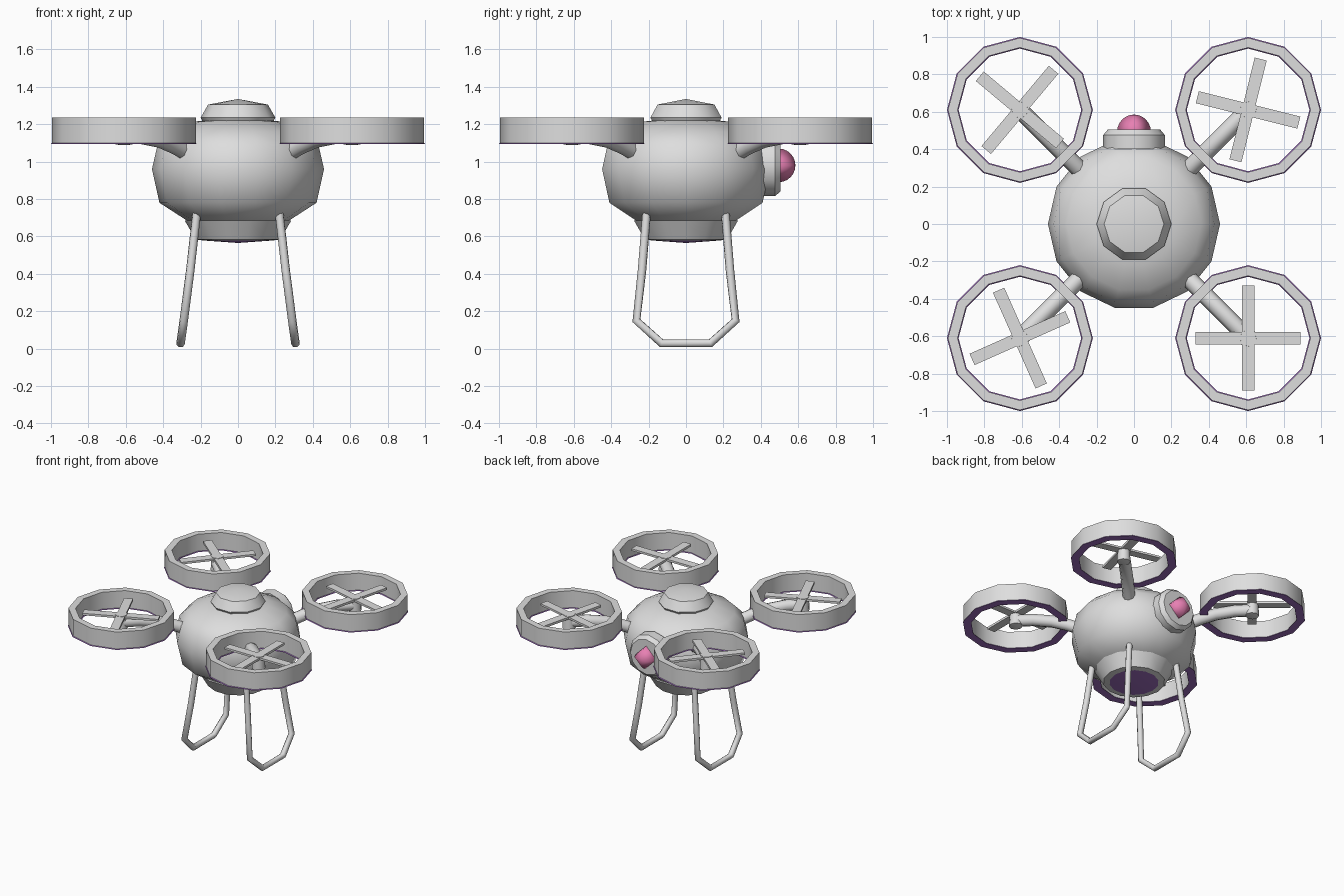
import bpy, bmesh, math
from mathutils import Matrix

if "Cube" in bpy.data.objects:
    bpy.data.objects.remove(bpy.data.objects["Cube"])


def material(name, color):
    m = bpy.data.materials.new(name)
    m.diffuse_color = (*color, 1)
    m.use_nodes = True
    m.node_tree.nodes["Principled BSDF"].inputs["Base Color"].default_value = m.diffuse_color
    return m


GREY = material("light grey", (0.73, 0.73, 0.73))
PURPLE = material("purple", (0.33, 0.15, 0.5))
PINK = material("pink", (0.82, 0.22, 0.46))


def finish(obj, mats, angle=32):
    for m in mats:
        obj.data.materials.append(m)
    bpy.ops.object.select_all(action='DESELECT')
    obj.select_set(True)
    bpy.context.view_layer.objects.active = obj
    bpy.ops.object.shade_smooth_by_angle(angle=math.radians(angle))
    return obj


def lathe(name, profile, n, mats, closed=False, purple_below=None, matrix=None, angle=32):
    """Revolve (radius, height) points round z."""
    bm = bmesh.new()
    rings = []
    for r, z in profile:
        if r == 0:
            rings.append([bm.verts.new((0, 0, z))])
        else:
            rings.append([bm.verts.new((r * math.cos(a), r * math.sin(a), z))
                          for a in (math.tau * i / n for i in range(n))])
    pairs = list(zip(rings, rings[1:]))
    if closed:
        pairs.append((rings[-1], rings[0]))
    for a, b in pairs:
        for i in range(n):
            quad = [a[i % len(a)], a[(i + 1) % len(a)], b[(i + 1) % len(b)], b[i % len(b)]]
            bm.faces.new(list(dict.fromkeys(quad)))
    bmesh.ops.recalc_face_normals(bm, faces=bm.faces)
    if purple_below is not None:
        for f in bm.faces:
            f.material_index = int(f.calc_center_median().z < purple_below)
    if matrix:
        bm.transform(matrix)
    me = bpy.data.meshes.new(name)
    bm.to_mesh(me)
    bm.free()
    obj = bpy.data.objects.new(name, me)
    bpy.context.collection.objects.link(obj)
    return finish(obj, mats, angle)


def tube(name, points, radius):
    cu = bpy.data.curves.new(name, 'CURVE')
    cu.dimensions = '3D'
    cu.bevel_depth, cu.bevel_resolution, cu.use_fill_caps = radius, 2, True
    sp = cu.splines.new('POLY')
    sp.points.add(len(points) - 1)
    for p, co in zip(sp.points, points):
        p.co = (*co, 1)
    obj = bpy.data.objects.new(name, cu)
    bpy.context.collection.objects.link(obj)
    bpy.ops.object.select_all(action='DESELECT')
    obj.select_set(True)
    bpy.context.view_layer.objects.active = obj
    bpy.ops.object.convert(target='MESH')
    return finish(bpy.context.view_layer.objects.active, [GREY], 65)


# Round body, top cap and belly collar with a dark lens
lathe("body", [(0, 1.24), (0.225, 1.215), (0.36, 1.16), (0.43, 1.09), (0.46, 0.96),
               (0.42, 0.78), (0.25, 0.67), (0, 0.64)], 14, [GREY], angle=60)
lathe("top_cap", [(0, 1.335), (0.16, 1.305), (0.2, 1.235), (0.18, 1.2), (0, 1.2)], 10, [GREY],
      angle=37)
lathe("belly_collar", [(0, 0.69), (0.285, 0.685), (0.225, 0.583), (0.18, 0.578), (0, 0.565)],
      14, [GREY, PURPLE], purple_below=0.576)

# Rear eye mount and four-sided domed eye, turned to face +y
to_back = Matrix.Translation((0, 0, 0.98)) @ Matrix.Rotation(-math.pi / 2, 4, 'X')
lathe("eye_mount", [(0, 0.4), (0.165, 0.4), (0.165, 0.475), (0.14, 0.505), (0, 0.505)],
      12, [GREY], matrix=to_back)
dome = [(0.09 * math.cos(a), 0.495 + 0.09 * math.sin(a))
        for a in (math.radians(15 * k) for k in range(-2, 6))]
lathe("eye", [(0, 0.45)] + dome + [(0, 0.585)], 4, [PINK], matrix=to_back, angle=100)

# Landing loops, one on each side
half = [(0.22, 0.21, 0.73), (0.255, 0.235, 0.42), (0.29, 0.265, 0.15), (0.307, 0.13, 0.028)]
for side, s in (("left", -1), ("right", 1)):
    path = [(s * x, -y, z) for x, y, z in half] + [(s * x, y, z) for x, y, z in reversed(half)]
    tube(side + "_landing_loop", path, 0.023)

# Four rotors: guard ring, motor, arm and crossed blades
rotors = {"front_right": (1, -1, 0), "front_left": (-1, -1, 24),
          "back_left": (-1, 1, 50), "back_right": (1, 1, -14)}
for name, (sx, sy, turn) in rotors.items():
    place = Matrix.Translation((0.61 * sx, 0.61 * sy, 0))
    lathe(name + "_guard", [(0.333, 1.235), (0.385, 1.235), (0.385, 1.1), (0.39, 1.094),
                            (0.328, 1.094), (0.333, 1.1)], 12, [GREY, PURPLE],
          closed=True, purple_below=1.0995, matrix=place)
    lathe(name + "_motor", [(0, 1.202), (0.045, 1.202), (0.05, 1.094), (0.022, 1.088), (0, 1.088)],
          8, [GREY], matrix=place, angle=50)
    tube(name + "_arm", [(d * sx, d * sy, z) for d, z in
                         ((0.27, 1.045), (0.34, 1.085), (0.42, 1.12), (0.52, 1.14), (0.6, 1.14))],
         0.046)
    bm = bmesh.new()
    for k in range(2):
        spin = Matrix.Rotation(math.radians(turn + 90 * k), 4, 'Z')
        bmesh.ops.create_cube(bm, size=1, matrix=place @ Matrix.Translation((0, 0, 1.19)) @ spin
                              @ Matrix.Diagonal((0.56, 0.066, 0.016 + 0.002 * k, 1)))
    me = bpy.data.meshes.new(name + "_blades")
    bm.to_mesh(me)
    bm.free()
    blades = bpy.data.objects.new(name + "_blades", me)
    bpy.context.collection.objects.link(blades)
    finish(blades, [GREY])
